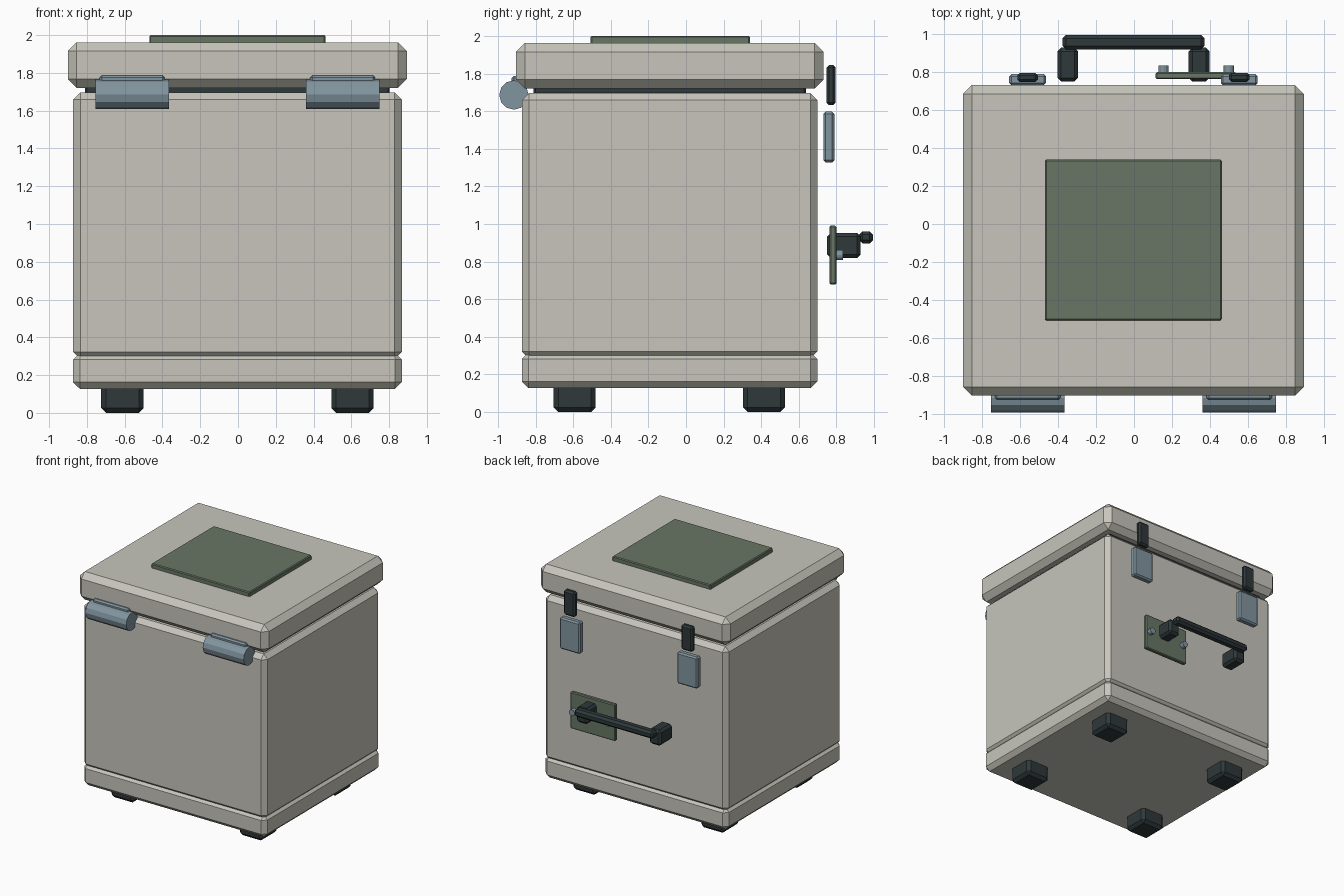
import bpy, bmesh
from math import radians
from mathutils import Matrix

if "Cube" in bpy.data.objects:
    bpy.data.objects.remove(bpy.data.objects["Cube"])


def material(name, rgb):
    m = bpy.data.materials.new(name)
    m.diffuse_color = (*rgb, 1)
    m.use_nodes = True
    m.node_tree.nodes["Principled BSDF"].inputs["Base Color"].default_value = m.diffuse_color
    return m


SHELL = material("warm_grey", (0.57, 0.56, 0.50))
DARK = material("dark_rubber", (0.028, 0.04, 0.043))
STEEL = material("blue_steel", (0.22, 0.30, 0.35))
GREEN = material("dull_green", (0.14, 0.18, 0.13))


def add(name, bm, mat):
    me = bpy.data.meshes.new(name)
    bm.to_mesh(me)
    bm.free()
    me.materials.append(mat)
    ob = bpy.data.objects.new(name, me)
    bpy.context.collection.objects.link(ob)
    return ob


def box(name, x, y, z, bevel, mat):
    """Chamfered box spanning the given (min, max) ranges."""
    bm = bmesh.new()
    bmesh.ops.create_cube(bm, size=1)
    for v in bm.verts:
        for i, (lo, hi) in enumerate((x, y, z)):
            v.co[i] = hi if v.co[i] > 0 else lo
    bmesh.ops.bevel(bm, geom=bm.edges[:], offset=bevel, segments=1,
                    affect='EDGES', clamp_overlap=True)
    return add(name, bm, mat)


def cylinder(name, centre, radius, length, sides, axis, mat):
    """Flat-sided cylinder along the X or Y axis."""
    bm = bmesh.new()
    rot = Matrix.Rotation(radians(90), 4, 'Y' if axis == 'X' else 'X')
    bmesh.ops.create_cone(bm, cap_ends=True, segments=sides, radius1=radius,
                          radius2=radius, depth=length,
                          matrix=Matrix.Translation(centre) @ rot)
    return add(name, bm, mat)


def span(c, half):
    return (c - half, c + half)


CX = -0.003  # centre line of the case

# Case shell: base, body, seal, lid and top panel
box("base", span(CX, 0.87), (-0.873, 0.699), (0.127, 0.318), 0.036, SHELL)
box("body", span(CX, 0.87), (-0.873, 0.699), (0.284, 1.696), 0.038, SHELL)
box("lid_seal", span(CX, 0.806), (-0.811, 0.637), (1.65, 1.76), 0.01, DARK)
box("lid", span(CX, 0.898), (-0.904, 0.731), (1.721, 1.962), 0.047, SHELL)
box("top_panel", span(CX, 0.466), (-0.507, 0.339), (1.955, 2.0), 0.007, GREEN)

# Feet
for sx in (-1, 1):
    for y in (-0.592, 0.415):
        box("foot", span(CX + sx * 0.609, 0.112), span(y, 0.112),
            (0.0, 0.16), 0.025, DARK)

for sx in (-1, 1):
    # Front hinges: barrel and leaf
    x = CX + sx * 0.557
    cylinder("hinge_barrel", (x, -0.915, 1.686), 0.078, 0.388, 12, 'X', STEEL)
    box("hinge_leaf", span(x, 0.172), (-0.927, -0.887), (1.62, 1.787), 0.012, STEEL)
    # Back latches: plate and lever
    box("latch_plate", span(x, 0.097), (0.731, 0.789), (1.327, 1.597), 0.012, STEEL)
    box("latch_lever", span(x, 0.054), (0.747, 0.796), (1.632, 1.846), 0.014, DARK)
    # Handle posts
    box("handle_post", span(CX + sx * 0.346, 0.055), (0.75, 0.929),
        (0.818, 0.953), 0.02, DARK)
    # Label plate screws
    cylinder("plate_screw", (0.327 + sx * 0.172, 0.805, 0.835), 0.027, 0.06,
             12, 'Y', STEEL)

# Handle grip and label plate
box("handle_grip", span(CX, 0.374), (0.92, 0.995), (0.897, 0.961), 0.018, DARK)
box("label_plate", span(0.327, 0.213), (0.763, 0.799), (0.678, 0.992), 0.007, GREEN)
